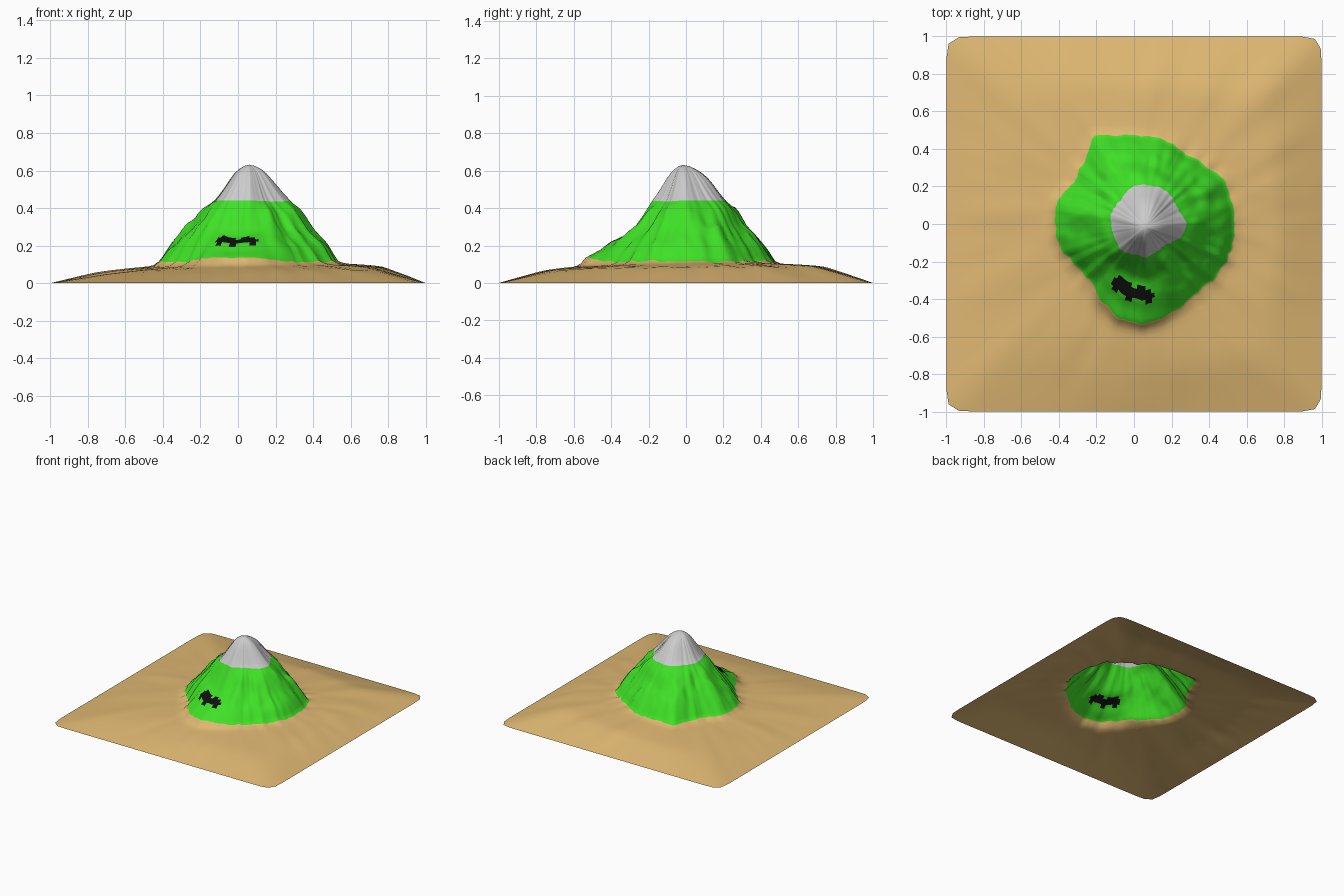
import bpy, bmesh, math
from mathutils import Vector, noise

if "Cube" in bpy.data.objects:
    bpy.data.objects.remove(bpy.data.objects["Cube"])

N = 144                 # segments around the peak
CX = 0.06               # peak offset in x

# Contour radii every 15 degrees around the peak, from +x
SNOW = [.22, .20, .19, .20, .21, .205, .21, .21, .20, .185, .185, .19,
        .18, .18, .18, .19, .18, .17, .18, .165, .155, .155, .18, .21]
FOOT = [.475, .475, .48, .44, .43, .455, .47, .485, .54, .46, .44, .485,
        .48, .475, .425, .417, .465, .52, .53, .50, .46, .455, .475, .475]

# Radial height profiles (fraction, height)
CAP = [(0, .63), (.2, .622), (.4, .59), (.6, .54), (.8, .485), (1, .44)]
SLOPE = [(0, .44), (.2, .395), (.4, .32), (.6, .26), (.8, .195), (1, .115)]
LEDGE = [(0, .44), (.17, .34), (.35, .25), (.65, .215), (.8, .17), (1, .138)]
LOW = [(0, .115), (.06, .088), (.35, .068), (.6, .047), (1, 0)]
HIGH = [(0, .115), (.08, .106), (.5, .09), (.62, .07), (1, 0)]
PATCH = [Vector((-.09, -.315)), Vector((-.02, -.365)), Vector((.07, -.38))]


def profile(pts, t):
    for (a, za), (b, zb) in zip(pts, pts[1:]):
        if t <= b:
            return za + (zb - za) * (t - a) / (b - a)
    return pts[-1][1]


def around(table, ang):
    f = ang / math.tau * len(table)
    i = int(f)
    return table[i % 24] + (table[(i + 1) % 24] - table[i % 24]) * (f - i)


def edge_radius(c, s):
    # distance from the peak to the rounded square border
    lo, hi = 0.5, 1.6
    for _ in range(30):
        r = (lo + hi) / 2
        if abs(CX + r * c) ** 30 + abs(r * s) ** 30 < 1:
            lo = r
        else:
            hi = r
    return lo


def bump(x, y, px, py, width):
    return math.exp(-((x - px) ** 2 + (y - py) ** 2) / (2 * width ** 2))


def patch_distance(x, y):
    p, best = Vector((x, y)), 9
    for a, b in zip(PATCH, PATCH[1:]):
        d = b - a
        t = max(0, min(1, (p - a).dot(d) / d.dot(d)))
        best = min(best, (p - a - d * t).length)
    return best


def point(zone, t, ang):
    c, s = math.cos(ang), math.sin(ang)
    jag = noise.noise(Vector((c * 9, s * 9, 3)))
    snow = around(SNOW, ang) + .008 * jag
    foot = around(FOOT, ang) + .014 * noise.noise(Vector((c * 11, s * 11, 8)))
    front = max(0, 1 - (abs(ang - math.radians(258)) / math.radians(38)) ** 2)
    foot_z = .115 + .023 * front + .012 * jag
    shift = 0
    if zone == "cap":
        r, z, shift = snow * t, profile(CAP, t), -.015 * (1 - t)
    elif zone == "slope":
        r = snow + (foot - snow) * t
        z = profile(SLOPE, t) * (1 - front) + profile(LEDGE, t) * front
        z += .012 * jag * t
    else:
        r = foot + (edge_radius(c, s) - foot) * t
        w = .5 + .5 * math.cos(ang - math.radians(40))
        z = profile(LOW, t) * (1 - w) + profile(HIGH, t) * w
        z += (foot_z - .115) * max(0, 1 - t / .12)
        # radiating folds in the sand
        z += .03 * t * (1 - t) * noise.noise(Vector((c * 7, s * 7, t * 1.5)))
    x, y = CX + r * c, r * s + shift
    # lumps, back shoulder and gully on the mountain
    if zone != "sand":
        calm = 1 - .8 * front * min(1, t * 3 if zone == "slope" else 0)
        fade = 4 * t * (1 - t) if zone == "slope" else .5 * t * (1 - t)
        z += .03 * fade * calm * noise.noise(Vector((x * 9, y * 9, 1)))
        z += .016 * fade * calm * noise.noise(Vector((x * 20, y * 20, 5)))
        z += .022 * bump(x, y, .08, .13, .04)
        z -= .03 * bump(x, y, .25, -.2, .06)
    return x, y, max(0, z)


# Rings from the summit out to the border
rings = [("cap", (i + 1) / 7) for i in range(7)]
rings += [("slope", (i + 1) / 14) for i in range(14)]
rings += [("sand", ((i + 1) / 14) ** 1.5) for i in range(14)]

bm = bmesh.new()
loops = [[bm.verts.new(point(zone, t, math.tau * i / N)) for i in range(N)]
         for zone, t in rings]
peak = bm.verts.new((CX, -.015, .631))
SLOT = {"cap": 0, "slope": 1, "sand": 2}
for i in range(N):
    j = (i + 1) % N
    bm.faces.new((peak, loops[0][i], loops[0][j]))
    for k in range(len(loops) - 1):
        a, b = loops[k], loops[k + 1]
        f = bm.faces.new((a[i], b[i], b[j], a[j]))
        f.material_index = SLOT[rings[k + 1][0]]
        # dark opening on the front ledge
        m = f.calc_center_median()
        if f.material_index == 1 and patch_distance(m.x, m.y) < .036:
            f.material_index = 3
for f in bm.faces:
    f.smooth = True

mesh = bpy.data.meshes.new("mountain_terrain")
bm.to_mesh(mesh)
bm.free()
for name, col in (("snow_grey", (.6, .6, .6, 1)), ("grass_green", (.05, .75, .02, 1)),
                  ("sand", (.74, .48, .17, 1)), ("dark_patch", (.005, .005, .005, 1))):
    mat = bpy.data.materials.new(name)
    mat.diffuse_color = col
    mat.use_nodes = True
    mat.node_tree.nodes["Principled BSDF"].inputs["Base Color"].default_value = mat.diffuse_color
    mesh.materials.append(mat)
bpy.context.collection.objects.link(bpy.data.objects.new("mountain_terrain", mesh))
